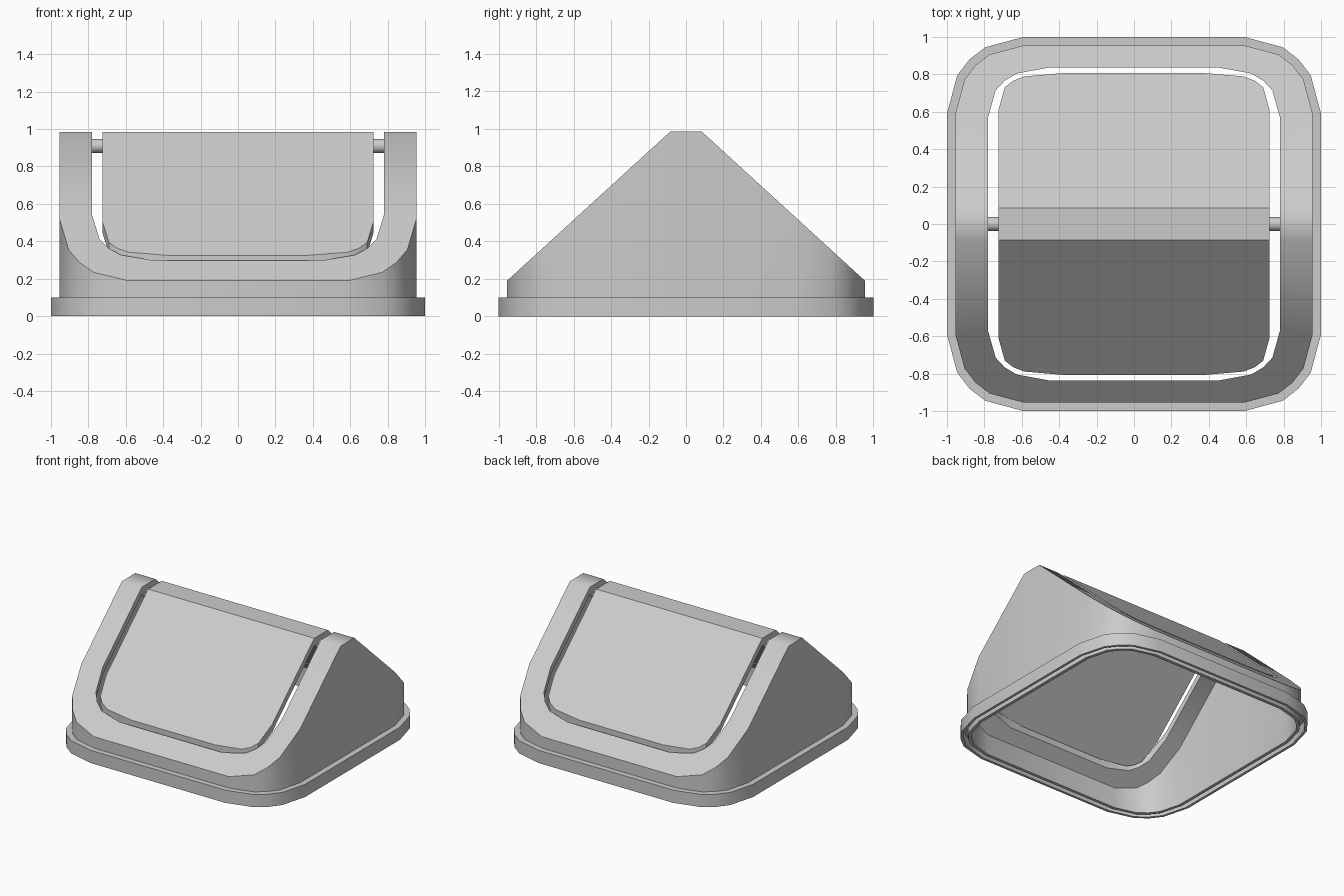
import bpy
import bmesh
import math

cube = bpy.data.objects.get("Cube")
if cube:
    bpy.data.objects.remove(cube, do_unlink=True)

grey = bpy.data.materials.new("light_grey_plastic")
grey.use_nodes = True
colour = (0.6, 0.6, 0.6, 1)
grey.diffuse_color = colour
grey.node_tree.nodes["Principled BSDF"].inputs["Base Color"].default_value = colour

RIDGE = 0.085   # half width of the flat ridge
TOP = 0.985
SLOPE = 0.914


def roof(y, drop=0):
    """Height of the gabled roof at y, lowered by drop."""
    return TOP - max(0, abs(y) - RIDGE) * SLOPE - drop


def outline(hx, hy, rx, ry, power=1):
    """Rounded rectangle with extra points where it crosses the ridge."""
    points = []
    for sx, sy in ((1, 1), (-1, 1), (-1, -1), (1, -1)):
        corner = []
        for angle in (0, 30, 45, 60, 90):
            a = math.radians(angle)
            corner.append((sx * (hx - rx + rx * abs(math.cos(a)) ** power),
                           sy * (hy - ry + ry * math.sin(a) ** power)))
        points += corner if sx * sy > 0 else corner[::-1]
        if sx * sy > 0 and sx > 0:
            continue
        if (sx, sy) == (-1, 1):
            points += [(-hx, RIDGE), (-hx, -RIDGE)]
        elif (sx, sy) == (1, -1):
            points += [(hx, -RIDGE), (hx, RIDGE)]
    return points


def ring(bm, points, height):
    """Ring of vertices; height is a number or a function of y."""
    return [bm.verts.new((x, y, height(y) if callable(height) else height))
            for x, y in points]


def bridge(bm, lower, upper):
    n = len(lower)
    for i in range(n):
        j = (i + 1) % n
        bm.faces.new((lower[i], lower[j], upper[j], upper[i]))


def finish(bm, name, angle):
    bmesh.ops.recalc_face_normals(bm, faces=bm.faces)
    mesh = bpy.data.meshes.new(name)
    bm.to_mesh(mesh)
    bm.free()
    mesh.materials.append(grey)
    obj = bpy.data.objects.new(name, mesh)
    bpy.context.collection.objects.link(obj)
    bpy.ops.object.select_all(action="DESELECT")
    obj.select_set(True)
    bpy.context.view_layer.objects.active = obj
    bpy.ops.object.shade_smooth_by_angle(angle=math.radians(angle))


def square(half):
    return outline(half, half, half - 0.59, half - 0.59)


def under_roof(y):
    return roof(y, 0.06)


# Hood: one closed wall section with a grooved base rim and a roof opening
opening = outline(0.78, 0.837, 0.33, 0.265, 0.9)
section = [
    (square(1.0), 0), (square(1.0), 0.1),
    (square(0.955), 0.1), (square(0.955), roof),
    (opening, roof), (opening, under_roof),
    (square(0.92), under_roof), (square(0.92), 0),
    (square(0.945), 0), (square(0.945), 0.08),
    (square(0.98), 0.08), (square(0.98), 0),
]
bm = bmesh.new()
rings = [ring(bm, points, height) for points, height in section]
for k, lower in enumerate(rings):
    bridge(bm, lower, rings[(k + 1) % len(rings)])
finish(bm, "hood", 45)

# Swing flap: folded plate filling the opening with a small gap
bm = bmesh.new()
shape = outline(0.725, 0.808, 0.36, 0.2, 0.7)
sheets = [ring(bm, shape, under_roof), ring(bm, shape, roof)]
bridge(bm, *sheets)
for s in sheets:
    bm.faces.new(s[:11] + s[23:])
    bm.faces.new((s[10], s[11], s[22], s[23]))
    bm.faces.new(s[11:23])
finish(bm, "swing_flap", 30)

# Pivot pins joining the flap to the hood
for side, label in ((1, "left"), (-1, "right")):
    bm = bmesh.new()
    bmesh.ops.create_cone(bm, cap_ends=True, segments=16,
                          radius1=0.038, radius2=0.038, depth=0.22)
    for v in bm.verts:
        x, y, z = v.co
        v.co = (z + side * 0.81, y, x + 0.91)
    finish(bm, label + "_pivot_pin", 30)
